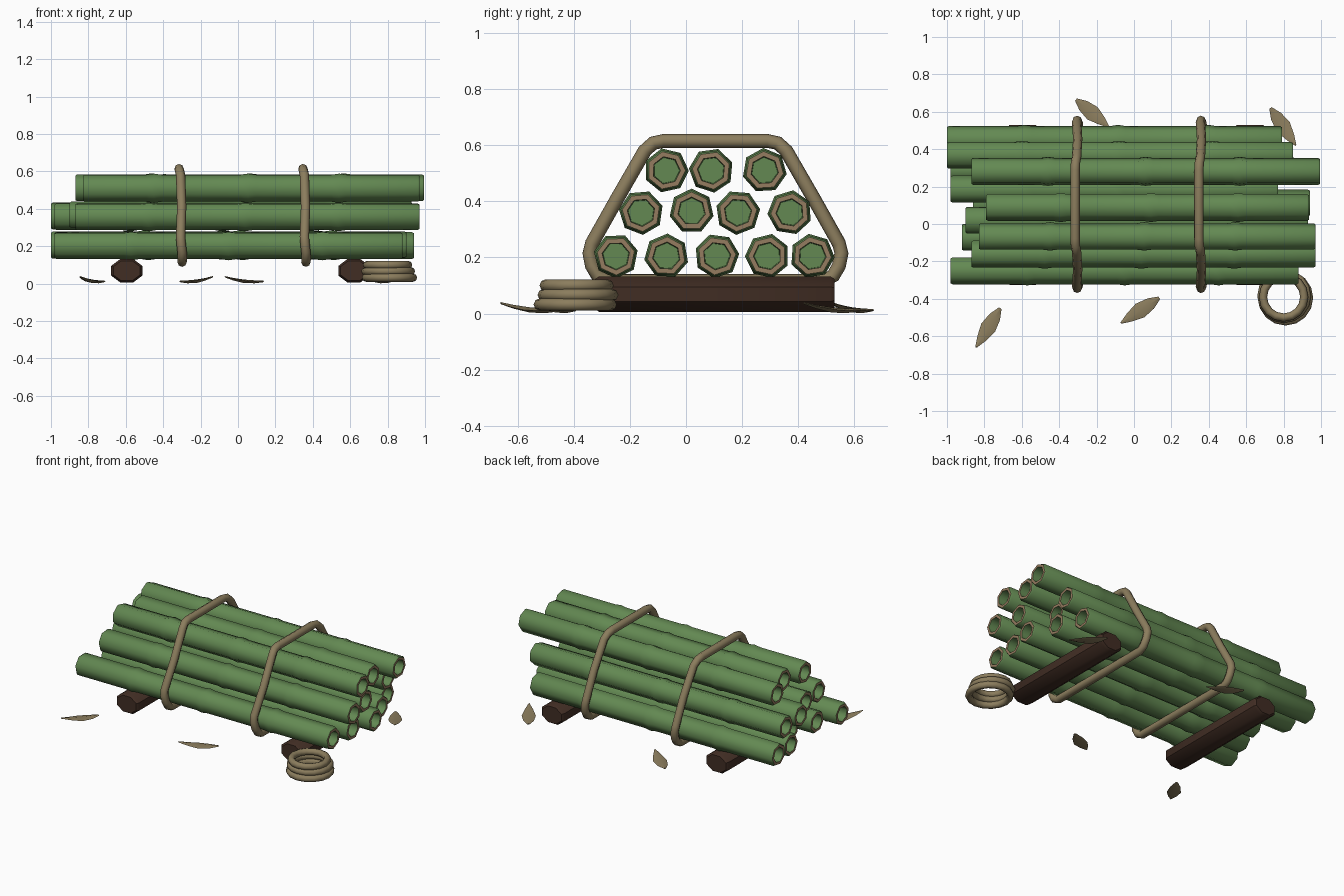
import bpy, bmesh, math
from mathutils import Vector

if "Cube" in bpy.data.objects:
    bpy.data.objects.remove(bpy.data.objects["Cube"])


def material(name, rgb):
    m = bpy.data.materials.new(name)
    m.diffuse_color = (*rgb, 1)
    m.use_nodes = True
    m.node_tree.nodes["Principled BSDF"].inputs["Base Color"].default_value = m.diffuse_color
    return m


GREEN = material("bamboo_green", (0.125, 0.25, 0.085))
RIM = material("cut_rim_tan", (0.30, 0.20, 0.115))
ROPE = material("rope_tan", (0.26, 0.205, 0.11))
WOOD = material("dark_wood", (0.052, 0.026, 0.017))


def finish(name, bm, mats, angle):
    bmesh.ops.recalc_face_normals(bm, faces=bm.faces)
    me = bpy.data.meshes.new(name)
    bm.to_mesh(me)
    bm.free()
    for m in mats:
        me.materials.append(m)
    ob = bpy.data.objects.new(name, me)
    bpy.context.collection.objects.link(ob)
    bpy.ops.object.select_all(action='DESELECT')
    ob.select_set(True)
    bpy.context.view_layer.objects.active = ob
    bpy.ops.object.shade_smooth_by_angle(angle=math.radians(angle))
    return ob


def loft(bm, rings, closed=False, caps=True, mats=None):
    """Skin a list of point rings; mats gives a material index per band."""
    vs = [[bm.verts.new(p) for p in r] for r in rings]
    n = len(vs[0])
    for i in range(len(vs) if closed else len(vs) - 1):
        a, b = vs[i], vs[(i + 1) % len(vs)]
        for k in range(n):
            f = bm.faces.new((a[k], a[(k + 1) % n], b[(k + 1) % n], b[k]))
            f.material_index = mats[i] if mats else 0
    if caps and not closed:
        bm.faces.new(vs[0])
        bm.faces.new(vs[-1])


def tube(bm, path, r, sides):
    """Closed tube along a loop of points."""
    pts = [Vector(p) for p in path]
    c = sum(pts, Vector()) / len(pts)
    rings = []
    for i, p in enumerate(pts):
        t = (pts[(i + 1) % len(pts)] - pts[i - 1]).normalized()
        out = p - c
        out = (out - t * out.dot(t)).normalized()
        side = t.cross(out)
        rings.append([p + (out * math.cos(a) + side * math.sin(a)) * r
                      for a in (math.tau * k / sides for k in range(sides))])
    loft(bm, rings, closed=True)


# Bamboo poles: y, z, left end, right end
POLES = [
    (-0.25, 0.205, -0.98, 0.88), (-0.07, 0.205, -0.92, 0.90),
    (0.11, 0.205, -0.86, 0.94), (0.29, 0.205, -0.98, 0.86),
    (0.45, 0.205, -1.0, 0.79),
    (-0.16, 0.36, -0.87, 0.97), (0.02, 0.365, -0.90, 0.93),
    (0.185, 0.36, -0.98, 0.77), (0.37, 0.36, -1.0, 0.85),
    (-0.07, 0.51, -0.83, 0.97), (0.09, 0.51, -0.79, 0.935),
    (0.28, 0.51, -0.87, 0.995),
]
for i, (y, z, x0, x1) in enumerate(POLES):
    bm = bmesh.new()
    R, turn = 0.076, 0.25 + i * 0.37
    # (x, radius): recessed ends, cut rims, chamfers and joint bulges
    prof = [(x0 + 0.06, 0.047), (x0, 0.05), (x0, 0.068), (x0 + 0.01, R - 0.002)]
    for t in (0.22, 0.5, 0.77):
        nx = x0 + (x1 - x0) * t + 0.02 * math.sin(i * 2)
        prof += [(nx - 0.04, R - 0.002), (nx, R + 0.004), (nx + 0.04, R - 0.002)]
    prof += [(x1 - 0.01, R - 0.002), (x1, 0.068), (x1, 0.05), (x1 - 0.06, 0.047)]
    rings = [[(x, y + r * math.cos(turn + math.tau * k / 7),
               z + r * math.sin(turn + math.tau * k / 7)) for k in range(7)]
             for x, r in prof]
    bands = [0] * (len(prof) - 1)
    bands[1] = bands[-2] = 1
    loft(bm, rings, mats=bands)
    finish(f"bamboo_pole_{i + 1}", bm, [GREEN, RIM], 55)

# Rope ties around the stack: half loop as (offset from middle y, z, x drift)
HALF = [(0.185, 0.615, -0.008), (0.222, 0.607, -0.006), (0.252, 0.58, 0.0),
        (0.35, 0.41, 0.006), (0.44, 0.25, 0.0), (0.449, 0.215, 0.003),
        (0.44, 0.17, 0.008), (0.42, 0.135, 0.01), (0.385, 0.115, 0.008)]
for i, x in enumerate((-0.307, 0.355)):
    bm = bmesh.new()
    path = [(x + d, 0.105 + o, z) for o, z, d in HALF]
    path += [(x + d, 0.105 - o, z) for o, z, d in reversed(HALF)]
    tube(bm, path, 0.025, 8)
    finish(f"rope_tie_{i + 1}", bm, [ROPE], 50)

# Support logs
for i, x in enumerate((-0.595, 0.62)):
    bm = bmesh.new()
    rings = []
    for y, s in ((-0.325, 0.85), (-0.31, 1), (0.515, 1), (0.53, 0.85)):
        rings.append([(x + 0.09 * s * math.cos(math.tau * (k + 0.5) / 8), y,
                       0.069 + 0.068 * s * math.sin(math.tau * (k + 0.5) / 8))
                      for k in range(8)])
    loft(bm, rings)
    finish(f"support_log_{i + 1}", bm, [WOOD], 40)

# Coil of spare rope
bm = bmesh.new()
for cx, cy, z, r in ((0.81, -0.395, 0.032, 0.126), (0.803, -0.385, 0.066, 0.122),
                     (0.80, -0.39, 0.10, 0.11)):
    tube(bm, [(cx + r * math.cos(math.tau * k / 16),
               cy + r * math.sin(math.tau * k / 16), z) for k in range(16)], 0.022, 8)
finish("rope_coil", bm, [ROPE], 50)

# Fallen leaves: raised tip to lowered tip
LEAVES = [((-0.845, -0.66, 0.037), (-0.715, -0.45, 0.012)),
          ((-0.07, -0.53, 0.037), (0.135, -0.395, 0.012)),
          ((-0.135, 0.52, 0.037), (-0.31, 0.665, 0.012)),
          ((0.865, 0.42, 0.037), (0.73, 0.62, 0.012))]
for i, (a, b) in enumerate(LEAVES):
    bm = bmesh.new()
    a, b = Vector(a), Vector(b)
    side = (b - a).cross(Vector((0, 0, 1))).normalized()
    up = Vector((0, 0, 1))
    rings = []
    for t, w in ((0, 0.004), (0.22, 0.025), (0.5, 0.043), (0.78, 0.032), (1, 0.008)):
        c = a.lerp(b, t) - up * 0.012 * math.sin(math.pi * t)
        h = 0.003 + w * 0.15
        rings.append([c + side * w, c + up * h, c - side * w, c - up * h])
    loft(bm, rings)
    finish(f"fallen_leaf_{i + 1}", bm, [ROPE], 30)
